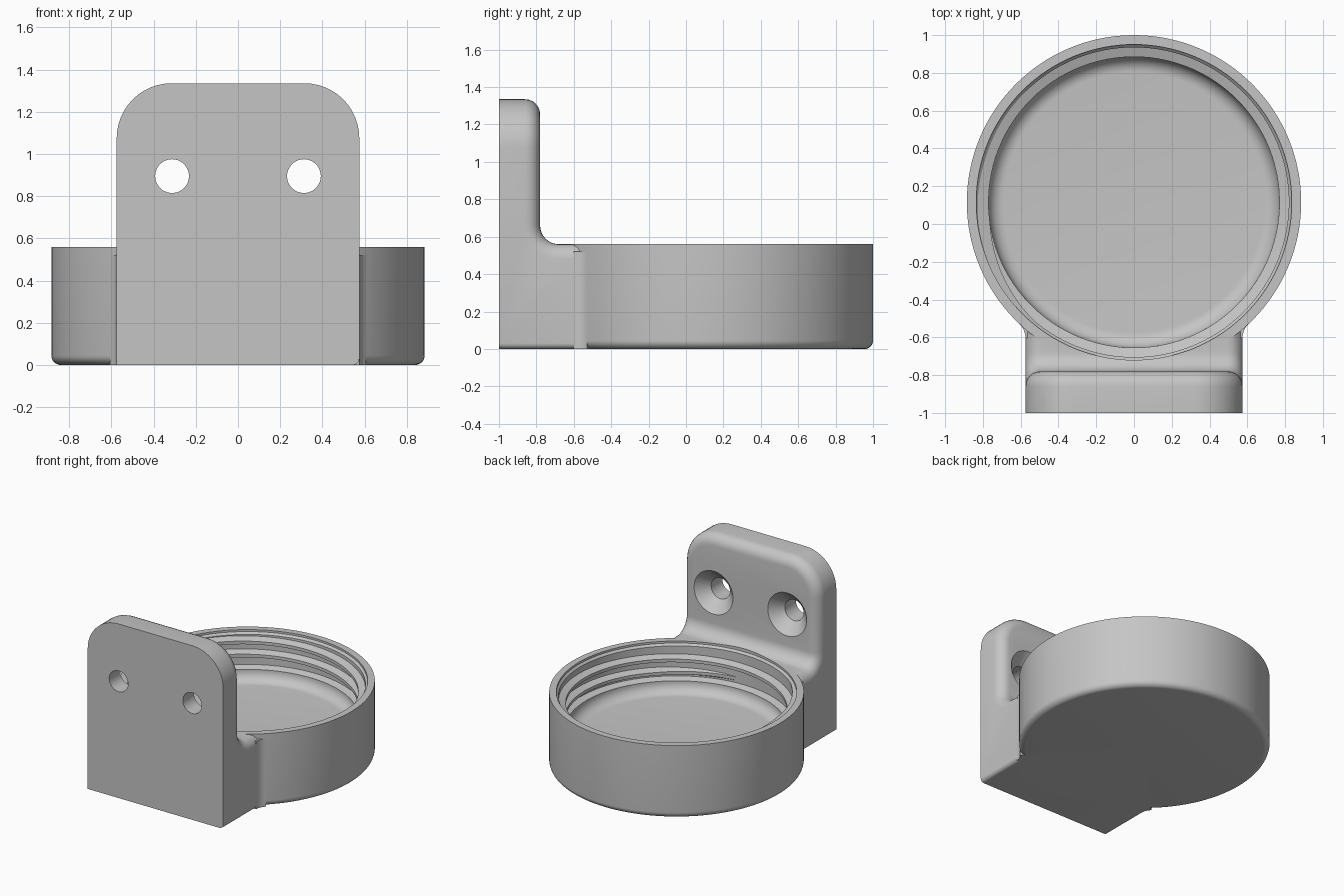
import bpy, bmesh
from math import pi, cos, sin, sqrt, atan2
from mathutils import Matrix, Vector

default = bpy.data.objects.get("Cube")
if default:
    bpy.data.objects.remove(default, do_unlink=True)

grey = bpy.data.materials.new("plain_grey")
grey.use_nodes = True
GREY = (0.56, 0.56, 0.56, 1)
grey.diffuse_color = GREY
grey.node_tree.nodes["Principled BSDF"].inputs["Base Color"].default_value = GREY

CUP_Y, CUP_R, CUP_H = 0.115, 0.885, 0.56
HALF_W, FRONT, REAR, TOP = 0.575, -1.0, -0.78, 1.335


def make_object(name, bm):
    bmesh.ops.recalc_face_normals(bm, faces=bm.faces)
    mesh = bpy.data.meshes.new(name)
    bm.to_mesh(mesh)
    bm.free()
    mesh.materials.append(grey)
    obj = bpy.data.objects.new(name, mesh)
    bpy.context.collection.objects.link(obj)
    return obj


def arc(cx, cy, r, start, end, n=8):
    angles = [start + (end - start) * i / n for i in range(n + 1)]
    return [(cx + r * cos(a), cy + r * sin(a)) for a in angles]


def lathe(name, profile, matrix, steps):
    """Spin a (radius, height) profile into a closed solid."""
    bm = bmesh.new()
    verts = [bm.verts.new((r, 0, z)) for r, z in profile]
    edges = [bm.edges.new(pair) for pair in zip(verts, verts[1:])]
    bmesh.ops.spin(bm, geom=verts + edges, cent=(0, 0, 0), axis=(0, 0, 1),
                   angle=2 * pi, steps=steps)
    bmesh.ops.remove_doubles(bm, verts=bm.verts, dist=1e-5)
    bm.transform(matrix)
    return make_object(name, bm)


def prism(points, direction):
    """Extrude a planar polygon along a direction."""
    bm = bmesh.new()
    face = bm.faces.new([bm.verts.new(p) for p in points])
    new = bmesh.ops.extrude_face_region(bm, geom=[face])["geom"]
    bmesh.ops.translate(bm, vec=direction,
                        verts=[g for g in new if isinstance(g, bmesh.types.BMVert)])
    bmesh.ops.recalc_face_normals(bm, faces=bm.faces)
    return bm


def combine(target, tool, operation):
    mod = target.modifiers.new(operation, 'BOOLEAN')
    mod.operation, mod.solver, mod.object = operation, 'EXACT', tool
    bpy.context.view_layer.objects.active = target
    bpy.ops.object.modifier_apply(modifier=mod.name)
    bpy.data.objects.remove(tool, do_unlink=True)


def smooth(obj):
    bpy.ops.object.select_all(action='DESELECT')
    obj.select_set(True)
    bpy.context.view_layer.objects.active = obj
    bpy.ops.object.shade_smooth_by_angle(angle=pi / 6)


def round_edges(bm, test, radius, segments):
    chosen = [e for e in bm.edges if test(e)]
    bmesh.ops.bevel(bm, geom=chosen, offset=radius, segments=segments,
                    profile=0.5, affect='EDGES', clamp_overlap=False)
    bm.normal_update()


def edge_at(axis_a, a, axis_b, b):
    """Match edges whose two ends both lie on the given coordinates."""
    return lambda e: all(abs(v.co[axis_a] - a) < 1e-4 and abs(v.co[axis_b] - b) < 1e-4
                         for v in e.verts)


# Wall bracket: L-shaped block with rounded corners
END = -0.49
side = [(FRONT, 0), (END, 0), (END, CUP_H), (REAR, CUP_H), (REAR, TOP), (FRONT, TOP)]
bm = prism([(-HALF_W, y, z) for y, z in side], (2 * HALF_W, 0, 0))
for s in (-1, 1):
    round_edges(bm, edge_at(0, s * HALF_W, 2, TOP), 0.26, 12)
round_edges(bm, edge_at(1, REAR, 2, CUP_H), 0.1, 8)
round_edges(bm, edge_at(0, HALF_W, 2, 0), 0.03, 4)


def in_rear_sheet(f):
    c, n = f.calc_center_median(), f.normal
    if abs(n.x) > 0.01 or c.y > END - 0.01:
        return False
    return n.y > 0.05 or (n.z > 0.9 and c.z < 0.7)


def rear_outline(e):
    if len(e.link_faces) != 2 or all(v.co.y > END - 0.01 for v in e.verts):
        return False
    a, b = e.link_faces
    return in_rear_sheet(a) != in_rear_sheet(b)


round_edges(bm, rear_outline, 0.08, 6)
holder = make_object("bracket_and_cup", bm)

# Cup body
at_cup = Matrix.Translation((0, CUP_Y, 0))
outer = [(0, 0)] + arc(CUP_R - 0.045, 0.045, 0.045, -pi / 2, 0) + [(CUP_R, CUP_H), (0, CUP_H)]
combine(holder, lathe("cup_body", outer, at_cup, 128), 'UNION')

# Curved gussets where the bracket sides meet the cup
R = 0.1
cx = HALF_W + R
cy = CUP_Y - sqrt((CUP_R + R) ** 2 - cx ** 2)
toward_cup = atan2(CUP_Y - cy, -cx)
for s in (-1, 1):
    plan = arc(cx, cy, R, pi, toward_cup) + [(0.55, -0.5), (0.55, cy)]
    gusset = prism([(s * x, y, 0) for x, y in plan], (0, 0, 0.52))
    combine(holder, make_object("gusset", gusset), 'UNION')

# Cup bore with rounded floor corner and a stepped mouth
bore = [(0, 0.2)] + arc(0.69, 0.28, 0.08, -pi / 2, 0) + [
    (0.77, 0.285), (0.82, 0.3), (0.82, 0.53), (0.835, 0.545), (0.835, 0.75), (0, 0.75)]
combine(holder, lathe("bore_cutter", bore, at_cup, 128), 'DIFFERENCE')

# Countersunk screw holes
screw = [(0, -1.1), (0.08, -1.1), (0.08, -0.865), (0.165, REAR), (0.165, -0.7), (0, -0.7)]
for s in (-1, 1):
    place = Matrix.Translation((s * 0.3125, 0, 0.895)) @ Matrix.Rotation(-pi / 2, 4, 'X')
    combine(holder, lathe("screw_cutter", screw, place, 48), 'DIFFERENCE')
smooth(holder)

# Internal screw thread: a trapezoid swept along a helix
bm = bmesh.new()
section = [(0.85, -0.04), (0.77, -0.012), (0.77, 0.012), (0.85, 0.04)]
TURNS, PITCH, STEPS = 1.9, 0.1, 200
rings = []
for i in range(STEPS + 1):
    t = i / STEPS
    a = -pi / 2 + t * TURNS * 2 * pi
    fade = min(1, t * 15, (1 - t) * 15)
    ring = []
    for r, dz in section:
        r = r if r > 0.8 else 0.825 - (0.825 - r) * fade
        z = 0.33 + t * TURNS * PITCH + dz
        ring.append(bm.verts.new((r * cos(a), CUP_Y + r * sin(a), z)))
    rings.append(ring)
for p, q in zip(rings, rings[1:]):
    for k in range(4):
        m = (k + 1) % 4
        bm.faces.new((p[k], p[m], q[m], q[k]))
bm.faces.new(rings[0])
bm.faces.new(rings[-1])
smooth(make_object("screw_thread", bm))
